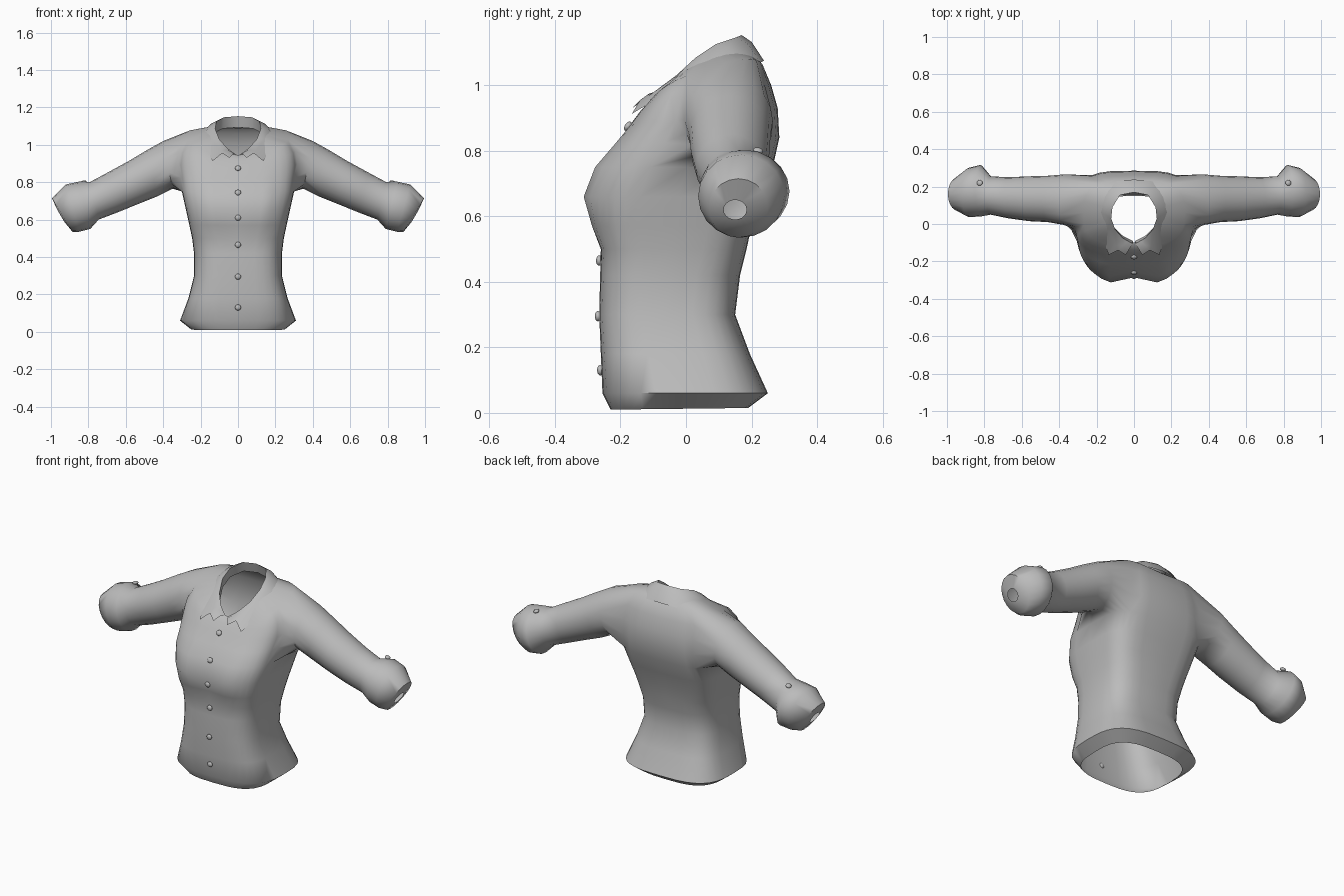
import bpy, bmesh, math
from mathutils import Vector

if "Cube" in bpy.data.objects:
    bpy.data.objects.remove(bpy.data.objects["Cube"])

fabric = bpy.data.materials.new("grey fabric")
fabric.use_nodes = True
GREY = (0.5, 0.5, 0.5, 1)
fabric.diffuse_color = GREY
fabric.node_tree.nodes["Principled BSDF"].inputs["Base Color"].default_value = GREY


def finish(name, bm, mirror=True):
    mesh = bpy.data.meshes.new(name)
    bm.to_mesh(mesh)
    bm.free()
    obj = bpy.data.objects.new(name, mesh)
    bpy.context.collection.objects.link(obj)
    mesh.materials.append(fabric)
    bpy.ops.object.select_all(action="DESELECT")
    obj.select_set(True)
    bpy.context.view_layer.objects.active = obj
    bpy.ops.object.shade_smooth_by_angle(angle=math.radians(60))
    if mirror:
        mod = obj.modifiers.new("mirror", "MIRROR")
        mod.use_clip = True
        mod.merge_threshold = 0.002
    return obj


def power(v, p):
    return math.copysign(abs(v) ** p, v) if abs(v) > 1e-6 else 0.0


# Body rings: front y, front z, back y, back z, half width, squareness, side lift, bust
RINGS = [
    (-.23, .01, .19, .015, .25, .65, 0, 0),
    (-.255, .06, .25, .06, .31, .65, 0, 0),
    (-.26, .18, .195, .18, .265, .6, 0, 0),
    (-.265, .30, .15, .30, .235, .6, 0, 0),
    (-.262, .42, .165, .42, .235, .6, 0, 0),
    (-.26, .50, .185, .50, .245, .55, 0, 0),
    (-.275, .57, .20, .57, .26, .5, 0, .015),
    (-.285, .66, .235, .66, .28, .5, 0, .03),
    (-.255, .75, .265, .75, .30, .5, 0, .025),
    (-.21, .82, .285, .84, .31, .55, 0, .01),
    (-.17, .88, .28, .93, .32, .6, 0, 0),
    (-.14, .92, .26, 1.0, .31, .6, .02, 0),
    (-.115, .94, .235, 1.06, .27, .65, .05, 0),
    (-.10, .945, .20, 1.09, .135, .9, .06, 0),
]
COLS = 16
LEFT, RIGHT, LOW, HIGH = 7, 13, 8, 12   # armhole limits in the body grid

# Sleeve rings: top x, top z, bottom x, bottom z, front y, back y
SLEEVE = [
    (.40, 1.02, .35, .765, -.005, .265),
    (.49, .97, .43, .725, .01, .258),
    (.59, .91, .53, .685, .015, .255),
    (.70, .85, .64, .64, .03, .25),
    (.79, .802, .745, .60, .05, .255),
    (.85, .803, .79, .55, .04, .316),
    (.92, .788, .85, .535, .037, .30),
    (.995, .715, .885, .535, .07, .25),
    (.965, .65, .93, .59, .115, .185),
]

# Shirt body with the sleeve growing out of the armhole
bm = bmesh.new()
grid = []
for yf, zf, yb, zb, hw, p, lift, bust in RINGS:
    row = []
    for j in range(COLS + 1):
        a = math.pi * (j / COLS - .5)
        u, v = power(math.cos(a), p), power(math.sin(a), p)
        x, y = hw * u, (yf + yb) / 2 + (yb - yf) / 2 * v
        z = (zf + zb) / 2 + (zb - zf) / 2 * v + lift * u * u
        if v < 0:
            y -= bust * math.exp(-((x - .13) / .06) ** 2)
        row.append(bm.verts.new((x, y, z)))
    grid.append(row)
for i in range(len(RINGS) - 1):
    for j in range(COLS):
        if not (LOW <= i < HIGH and LEFT <= j < RIGHT):
            bm.faces.new((grid[i][j], grid[i][j + 1], grid[i + 1][j + 1], grid[i + 1][j]))

loop = [grid[LOW][j] for j in range(LEFT, RIGHT)]
loop += [grid[i][RIGHT] for i in range(LOW, HIGH)]
loop += [grid[HIGH][j] for j in range(RIGHT, LEFT, -1)]
loop += [grid[i][LEFT] for i in range(HIGH, LOW, -1)]
n = len(loop)
for xt, zt, xb, zb, yf, yb in SLEEVE:
    ring = []
    for k in range(n):
        a = math.radians(216) + math.tau * k / n
        c, s = math.cos(a), math.sin(a)
        ring.append(bm.verts.new(((xt + xb) / 2 + (xt - xb) / 2 * s,
                                  (yf + yb) / 2 + (yb - yf) / 2 * c,
                                  (zt + zb) / 2 + (zt - zb) / 2 * s)))
    for k in range(n):
        m = (k + 1) % n
        bm.faces.new((loop[k], loop[m], ring[m], ring[k]))
    loop = ring
for f in bm.faces:
    f.smooth = True
finish("shirt_body_and_sleeves", bm)

# Collar: inner stand, fold line, rounded middle and outer edge with two tips
FOLD = [(0, .17, 1.153), (.075, .155, 1.147), (.115, .09, 1.125), (.122, .03, 1.085),
        (.10, -.03, 1.03), (.06, -.075, .985), (.035, -.09, .965), (.006, -.105, .945)]
EDGE = [(0, .238, 1.075), (.10, .228, 1.07), (.175, .17, 1.07), (.203, .08, 1.055),
        (.19, -.02, 1.0), (.135, -.165, .913), (.085, -.14, .955), (.045, -.165, .93)]
bm = bmesh.new()
previous = None
for fold, edge in zip(FOLD, EDGE):
    fold, edge = Vector(fold), Vector(edge)
    stand = fold + Vector((fold.x * .08, .015, -.06))
    middle = fold.lerp(edge, .45) + Vector((0, 0, .014))
    column = [bm.verts.new(q) for q in (stand, fold, middle, edge)]
    if previous:
        for k in range(3):
            bm.faces.new((previous[k], previous[k + 1], column[k + 1], column[k]))
    previous = column
finish("collar", bm)


# Buttons: flattened domes down the front and one on each cuff
def button(name, place, normal, mirror=False):
    b = bmesh.new()
    bmesh.ops.create_uvsphere(b, u_segments=12, v_segments=8, radius=.016)
    bmesh.ops.scale(b, vec=(1, 1, .6), verts=b.verts)
    turn = Vector(normal).to_track_quat("Z", "Y").to_matrix()
    bmesh.ops.rotate(b, cent=(0, 0, 0), matrix=turn, verts=b.verts)
    bmesh.ops.translate(b, vec=place, verts=b.verts)
    finish(name, b, mirror)


for number, z in enumerate((.13, .295, .465, .61, .745, .875)):
    for low, high in zip(RINGS, RINGS[1:]):
        if low[1] <= z < high[1]:
            t = (z - low[1]) / (high[1] - low[1])
            y = low[0] + (high[0] - low[0]) * t
            slope = (high[0] - low[0]) / (high[1] - low[1])
            button(f"front_button_{number + 1}", (0, y - .004, z), (0, -1, slope))
button("cuff_buttons", (.825, .22, .80), (.3, .2, 1), True)
